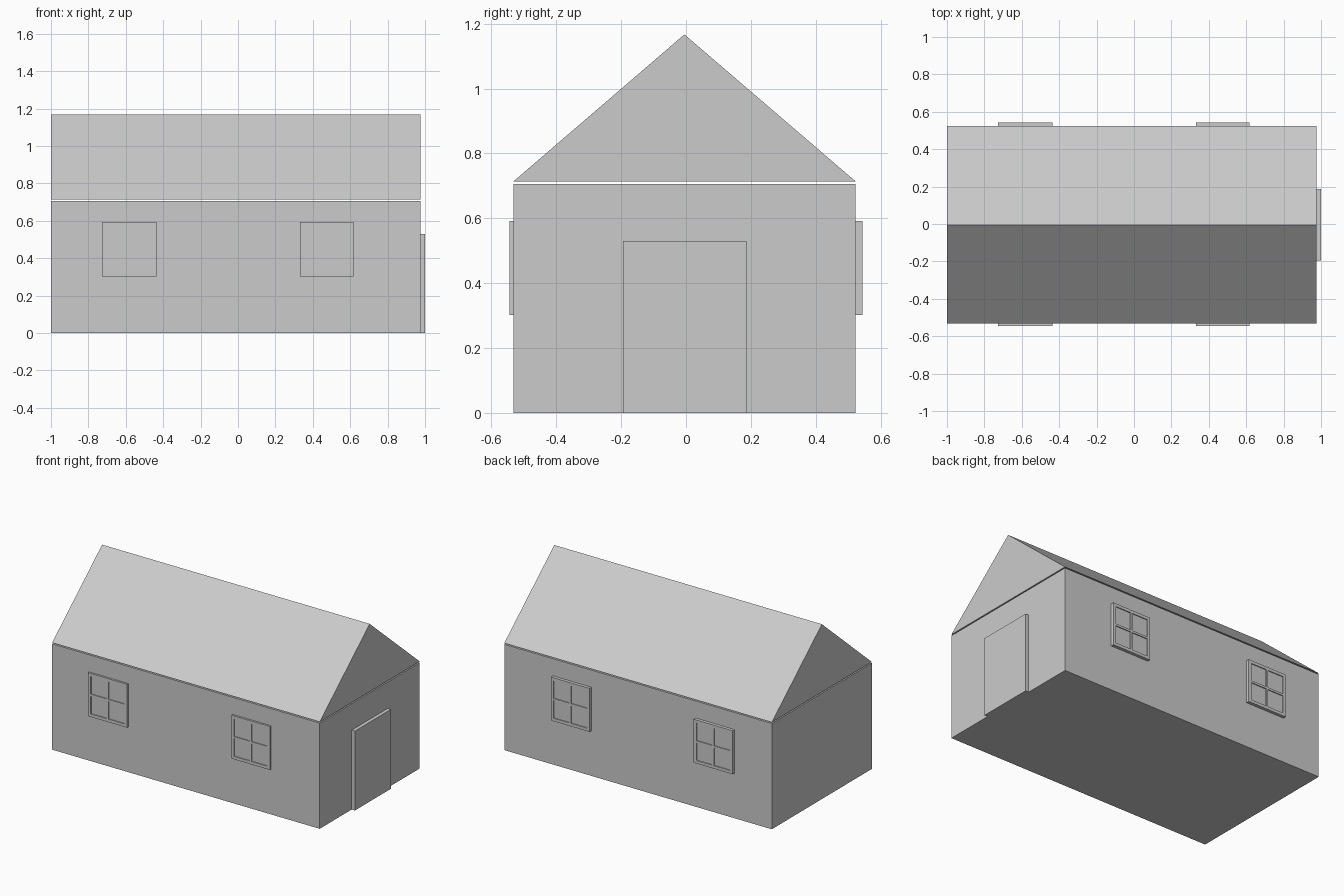
import bpy

if "Cube" in bpy.data.objects:
    bpy.data.objects.remove(bpy.data.objects["Cube"])

def mesh(name, verts, faces):
    me = bpy.data.meshes.new(name)
    me.from_pydata(verts, [], faces)
    ob = bpy.data.objects.new(name, me)
    bpy.context.collection.objects.link(ob)
    return ob

def box(name, x0, x1, y0, y1, z0, z1):
    v = [(x, y, z) for z in (z0, z1) for x, y in ((x0, y0), (x1, y0), (x1, y1), (x0, y1))]
    return mesh(name, v, [(3, 2, 1, 0), (4, 5, 6, 7), (0, 1, 5, 4),
                          (1, 2, 6, 5), (2, 3, 7, 6), (3, 0, 4, 7)])

X0, X1, Y0, Y1 = -1.0, 0.976, -0.532, 0.523

# Walls
box("walls", X0, X1, Y0, Y1, 0, 0.706)

# Gable roof, floating just above the walls
profile = [(Y0, 0.714), (Y1, 0.714), (-0.005, 1.167)]
mesh("roof", [(x, y, z) for x in (X0, X1) for y, z in profile],
     [(2, 1, 0), (3, 4, 5), (0, 1, 4, 3), (1, 2, 5, 4), (2, 0, 3, 5)])

# Door
box("door", X1 - 0.01, 1.0, -0.195, 0.186, 0, 0.53)

# Windows: pane slab with a slightly raised frame and cross bars
Z0, Z1, F, B = 0.302, 0.592, 0.02, 0.007
for side, wall, outer in (("front", Y0, -0.545), ("back", Y1, 0.544)):
    s = -1 if side == "front" else 1
    pane = outer - s * 0.006
    for label, x0, x1 in (("left", -0.726, -0.437), ("right", 0.332, 0.617)):
        name = f"{side}_{label}_window"
        box(name + "_pane", x0 + F, x1 - F, *sorted((wall - s * 0.01, pane)), Z0 + F, Z1 - F)
        xm, zm = (x0 + x1) / 2, (Z0 + Z1) / 2
        y = sorted((wall - s * 0.01, outer))
        for part, a, b, c, d in (("stile_left", x0, x0 + F, Z0, Z1),
                                 ("stile_right", x1 - F, x1, Z0, Z1),
                                 ("sill", x0 + F, x1 - F, Z0, Z0 + F),
                                 ("head", x0 + F, x1 - F, Z1 - F, Z1),
                                 ("upright_bar", xm - B, xm + B, Z0 + F, Z1 - F),
                                 ("cross_bar", x0 + F, x1 - F, zm - B, zm + B)):
            box(f"{name}_{part}", a, b, *y, c, d)
